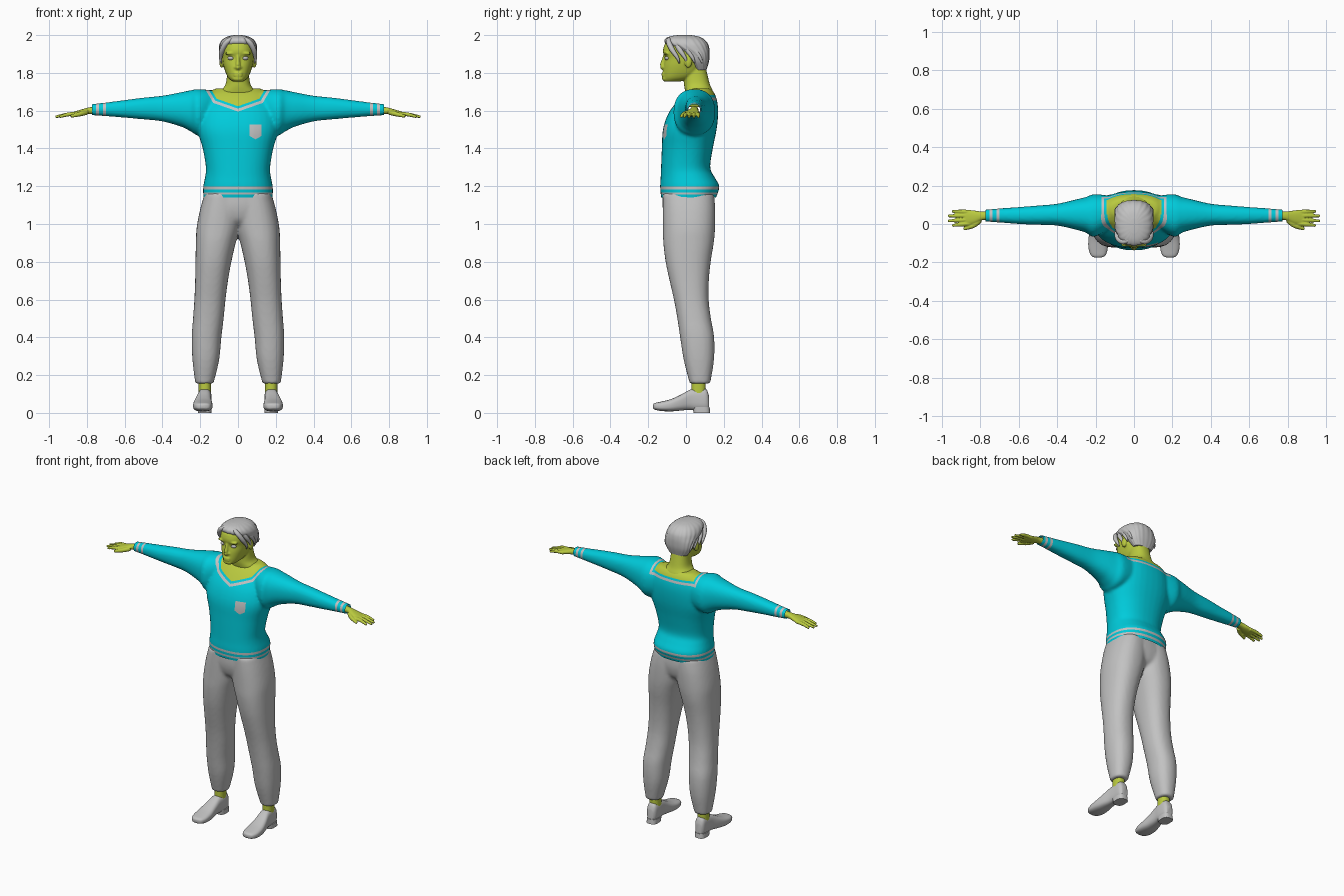
import bpy, bmesh, math
from mathutils import Vector, Matrix

cube = bpy.data.objects.get("Cube")
if cube:
    bpy.data.objects.remove(cube, do_unlink=True)


def make_material(name, rgb):
    mat = bpy.data.materials.new(name)
    mat.use_nodes = True
    mat.diffuse_color = (*rgb, 1)
    mat.node_tree.nodes["Principled BSDF"].inputs["Base Color"].default_value = (*rgb, 1)
    return mat


cyan = make_material("cyan knit", (0.0, 0.6, 0.71))
grey = make_material("light grey", (0.54, 0.54, 0.54))
skin = make_material("lime skin", (0.49, 0.59, 0.05))


def smooth_path(stations, steps):
    """Catmull-Rom samples through tuples of any length."""
    out = []
    last = len(stations) - 1
    for i in range(last):
        p0, p1 = stations[max(i - 1, 0)], stations[i]
        p2, p3 = stations[i + 1], stations[min(i + 2, last)]
        for k in range(steps):
            t = k / steps
            out.append([b + 0.5 * t * (c - a + t * (2 * a - 5 * b + 4 * c - d + t * (3 * (b - c) + d - a)))
                        for a, b, c, d in zip(p0, p1, p2, p3)])
    out.append(list(stations[-1]))
    return out


def bridge(bm, rings):
    for low, high in zip(rings, rings[1:]):
        for j in range(len(low)):
            k = (j + 1) % len(low)
            bm.faces.new((low[j], low[k], high[k], high[j]))
    bm.faces.new(rings[0])
    bm.faces.new(rings[-1])


def loft(bm, axis, stations, side=1, power=2.3, count=36, steps=4, ripple=0.0):
    """Stations are (position, a_min, a_max, b_min, b_max) across the axis."""
    rings = []
    for t, a0, a1, b0, b1 in smooth_path(stations, steps):
        ring = []
        for j in range(count):
            angle = math.tau * j / count
            c, s = math.cos(angle), math.sin(angle)
            swell = 1 + ripple * math.cos(angle * count / 4)
            a = (a0 + a1) / 2 + (a1 - a0) / 2 * swell * math.copysign(abs(c) ** (2 / power), c)
            b = (b0 + b1) / 2 + (b1 - b0) / 2 * swell * math.copysign(abs(s) ** (2 / power), s)
            x, y, z = {"x": (t, a, b), "y": (a, t, b), "z": (a, b, t)}[axis]
            ring.append(bm.verts.new((x * side, y, z)))
        rings.append(ring)
    bridge(bm, rings)


def upright(rows):
    """Symmetric sections: (z, half_width, front, back)."""
    return [(z, -w, w, front, back) for z, w, front, back in rows]


def tube(bm, points, side=1, count=12):
    """Points are (x, y, z, radius)."""
    path = smooth_path(points, 4)
    rings = []
    for i, (x, y, z, r) in enumerate(path):
        before, after = path[max(i - 1, 0)], path[min(i + 1, len(path) - 1)]
        turn = (Vector(after[:3]) - Vector(before[:3])).to_track_quat("Z", "Y")
        ring = []
        for j in range(count):
            angle = math.tau * j / count
            p = Vector((x, y, z)) + turn @ Vector((r * math.cos(angle), r * math.sin(angle), 0))
            ring.append(bm.verts.new((p.x * side, p.y, p.z)))
        rings.append(ring)
    bridge(bm, rings)


def blob(bm, centre, radii):
    shape = Matrix.Translation(centre) @ Matrix.Diagonal((*radii, 1))
    bmesh.ops.create_uvsphere(bm, u_segments=20, v_segments=12, radius=1, matrix=shape)


def finish(bm, name, materials, voxel=0, smoothing=0):
    """Turn the bmesh into an object, optionally fusing its parts."""
    bmesh.ops.recalc_face_normals(bm, faces=bm.faces)
    obj = bpy.data.objects.new(name, bpy.data.meshes.new(name))
    bm.to_mesh(obj.data)
    bm.free()
    bpy.context.collection.objects.link(obj)
    if voxel:
        fuse = obj.modifiers.new("fuse", "REMESH")
        fuse.mode = "VOXEL"
        fuse.voxel_size = voxel
        relax = obj.modifiers.new("relax", "SMOOTH")
        relax.iterations = smoothing
        graph = bpy.context.evaluated_depsgraph_get()
        fused = bpy.data.meshes.new_from_object(obj.evaluated_get(graph))
        obj.modifiers.clear()
        obj.data = fused
    obj.data.materials.clear()
    for mat in materials:
        obj.data.materials.append(mat)
    bpy.ops.object.select_all(action="DESELECT")
    obj.select_set(True)
    bpy.context.view_layer.objects.active = obj
    bpy.ops.object.shade_smooth_by_angle(angle=math.radians(50))
    return obj


def cut(bm, where, point, normal, trim=False):
    faces = [f for f in bm.faces if where(f.calc_center_median())]
    geom = set(faces)
    for f in faces:
        geom.update(f.edges)
        geom.update(f.verts)
    bmesh.ops.bisect_plane(bm, geom=list(geom), dist=1e-5, plane_co=point,
                           plane_no=normal, clear_outer=trim)


# Sweater: torso and sleeves fused into one knit
bm = bmesh.new()
loft(bm, "z", upright([
    (1.11, .18, -.125, .15), (1.15, .184, -.133, .163), (1.2, .184, -.137, .177), (1.25, .174, -.134, .15),
    (1.3, .17, -.132, .128), (1.4, .187, -.128, .142), (1.5, .215, -.122, .162), (1.58, .21, -.096, .17),
    (1.64, .19, -.055, .167), (1.69, .16, -.01, .152), (1.718, .12, .03, .13)]))
for side in (1, -1):
    loft(bm, "x", [
        (.08, .01, .14, 1.52, 1.7), (.2, -.065, .155, 1.47, 1.714), (.25, -.045, .14, 1.49, 1.708),
        (.3, -.03, .128, 1.515, 1.698), (.4, -.008, .105, 1.543, 1.679), (.5, -.004, .096, 1.554, 1.669),
        (.6, 0, .088, 1.563, 1.656), (.7, .008, .081, 1.571, 1.643), (.79, .013, .073, 1.577, 1.633)], side)
sweater = finish(bm, "sweater", [cyan, grey, skin], .009, 5)

# Painted knit details: collar, badge, hem and cuff stripes cut along planes
front_collar = [(Vector((0, 0, 1.595)), Vector((s * .33, 0, .94))) for s in (1, -1)]
front_collar += [(Vector((s * .172, 0, 1.71)), Vector((-s * .86, 0, .51))) for s in (1, -1)]
back_collar = [(Vector((s * .17, 0, 1.7)), Vector((-s, 0, 0))) for s in (1, -1)]
back_collar.append((Vector((0, 0, 1.655)), Vector((0, 0, 1))))
badge = [(Vector((.06, 0, 1.5)), Vector((1, 0, 0))), (Vector((.125, 0, 1.5)), Vector((-1, 0, 0))),
         (Vector((0, 0, 1.528)), Vector((0, 0, -1)))]
badge += [(Vector((.093, 0, 1.448)), Vector((s * .5, 0, .87))) for s in (1, -1)]
collar_steps = (0, .015, .027)
hem_stripes = (1.155, 1.168, 1.183, 1.198)
cuff_stripes = (.7, .716, .736, .752)


def depth(planes, p):
    return min((p - point).dot(normal) for point, normal in planes)


def in_stripes(value, edges):
    return edges[0] < value < edges[1] or edges[2] < value < edges[3]


def knit_colour(p):
    if abs(p.x) < .22 and p.z > 1.57:
        d = depth(front_collar if p.y < .05 else back_collar, p)
        if d > 0:
            return 1 if d < collar_steps[1] else 0 if d < collar_steps[2] else 2
    if p.y < 0 and depth(badge, p) > 0:
        return 1
    return int(in_stripes(p.z, hem_stripes) or in_stripes(abs(p.x), cuff_stripes))


bm = bmesh.new()
bm.from_mesh(sweater.data)
cut(bm, lambda p: True, (0, 0, 1.14), (0, 0, -1), True)
for side in (1, -1):
    cut(bm, lambda p: True, (side * .772, 0, 0), (side, 0, 0), True)
    for x in cuff_stripes:
        cut(bm, lambda p: p.x * side > .6, (side * x, 0, 0), (1, 0, 0))
for z in hem_stripes:
    cut(bm, lambda p: p.z < 1.25, (0, 0, z), (0, 0, 1))
cut(bm, lambda p: p.z > 1.57 and abs(p.x) < .22, (0, .05, 0), (0, 1, 0))
for step in collar_steps:
    for point, normal in front_collar:
        cut(bm, lambda p: p.z > 1.57 and abs(p.x) < .22 and p.y < .05, point + normal * step, normal)
    for point, normal in back_collar:
        cut(bm, lambda p: p.z > 1.57 and abs(p.x) < .22 and p.y > .05, point + normal * step, normal)
for point, normal in badge:
    cut(bm, lambda p: p.y < 0 and .03 < p.x < .15 and 1.42 < p.z < 1.55, point, normal)
for face in bm.faces:
    face.material_index = knit_colour(face.calc_center_median())
    face.smooth = True
bm.to_mesh(sweater.data)
bm.free()

# Trousers: two legs fused with the hips
bm = bmesh.new()
for side in (1, -1):
    loft(bm, "z", [
        (.155, .13, .226, .02, .128), (.28, .1, .241, -.012, .148), (.4, .088, .245, -.031, .149),
        (.5, .076, .238, -.046, .132), (.6, .066, .231, -.064, .12), (.7, .053, .227, -.087, .121),
        (.8, .035, .225, -.108, .131), (.9, .012, .223, -.12, .147), (.98, -.01, .219, -.122, .154),
        (1.08, -.02, .2, -.123, .155), (1.16, -.02, .177, -.122, .148)], side)
loft(bm, "z", upright([(.985, .09, -.06, .09), (1.02, .16, -.105, .135), (1.09, .192, -.124, .152),
                       (1.17, .175, -.122, .146)]))
finish(bm, "trousers", [grey], .01, 4)

# Head and neck with fused facial features
bm = bmesh.new()
loft(bm, "z", upright([
    (1.755, .03, -.115, -.03), (1.772, .05, -.121, .03), (1.8, .065, -.121, .07), (1.84, .077, -.118, .09),
    (1.878, .083, -.112, .1), (1.905, .084, -.121, .105), (1.93, .083, -.12, .105), (1.96, .072, -.106, .095),
    (1.985, .04, -.06, .06)]))
loft(bm, "z", upright([(1.62, .08, .0, .12), (1.68, .1, .0, .145), (1.705, .092, -.005, .142),
                       (1.735, .068, -.01, .128), (1.78, .059, -.01, .116), (1.85, .055, 0, .1)]))
tube(bm, [(0, -.11, 1.9, .008), (0, -.12, 1.865, .01), (0, -.127, 1.834, .013), (0, -.11, 1.822, .013)])
blob(bm, (0, -.108, 1.77), (.03, .019, .016))
for z in (1.798, 1.786):
    blob(bm, (0, -.119, z), (.025, .011, .006))
for side in (1, -1):
    blob(bm, (side * .013, -.115, 1.829), (.01, .011, .008))
    blob(bm, (side * .04, -.106, 1.903), (.03, .014, .008))
    blob(bm, (side * .087, .012, 1.857), (.012, .02, .031))
finish(bm, "head", [skin], .005, 3)

# Hair cap with combed ripples and side locks
bm = bmesh.new()
loft(bm, "z", upright([
    (1.815, .062, .05, .108), (1.86, .09, .02, .121), (1.9, .098, -.01, .124), (1.93, .1, -.07, .122),
    (1.955, .096, -.108, .114), (1.978, .08, -.11, .094), (1.993, .052, -.085, .065), (2, .02, -.045, .025)]),
    count=80, ripple=.015)
for side in (1, -1):
    for i in range(4):
        y = i * .04
        tube(bm, [(.012, y - .075, 1.982, .01), (.055, y - .092, 1.968, .014), (.083, y - .075, 1.925, .014),
                  (.092, y - .045, 1.88, .009), (.088, y - .035, 1.85, .003)], side)
finish(bm, "hair", [grey])

for side, label in ((1, "left"), (-1, "right")):
    # Eye
    bm = bmesh.new()
    blob(bm, (side * .037, -.099, 1.878), (.018, .014, .011))
    finish(bm, label + "_eye", [grey])

    # Hand with fingers and thumb
    bm = bmesh.new()
    loft(bm, "x", [(.74, .022, .066, 1.584, 1.624), (.79, .02, .064, 1.582, 1.617), (.83, .002, .07, 1.575, 1.606),
                   (.87, -.006, .073, 1.569, 1.594), (.885, 0, .068, 1.572, 1.59)], side)
    for base, tip, reach in ((.002, -.008, .945), (.023, .016, .967), (.044, .042, .966), (.063, .066, .945)):
        tube(bm, [(.85, base, 1.583, .011), (.9, (base + tip) / 2, 1.58, .0105), (reach, tip, 1.567, .007)], side)
    tube(bm, [(.8, .02, 1.592, .014), (.835, -.008, 1.583, .013), (.885, -.026, 1.57, .008)], side)
    finish(bm, label + "_hand", [skin], .0035, 2)

    # Ankle
    bm = bmesh.new()
    loft(bm, "z", [(.1, .143, .208, .028, .104), (.2, .143, .208, .028, .104)], side, steps=1)
    finish(bm, label + "_ankle", [skin])

    # Shoe and its heel block
    bm = bmesh.new()
    loft(bm, "y", [
        (-.175, .175, .2, .026, .043), (-.165, .15, .222, .017, .052), (-.13, .137, .236, .01, .06),
        (-.08, .135, .237, .008, .073), (-.03, .14, .228, .012, .095), (.02, .142, .215, .016, .122),
        (.06, .14, .211, .012, .13), (.105, .143, .208, .012, .128), (.122, .155, .196, .016, .09)],
        side, power=2.8)
    loft(bm, "z", [(0, .141, .211, .04, .128), (.03, .141, .211, .035, .125)], side, power=3, steps=1)
    finish(bm, label + "_shoe", [grey])
